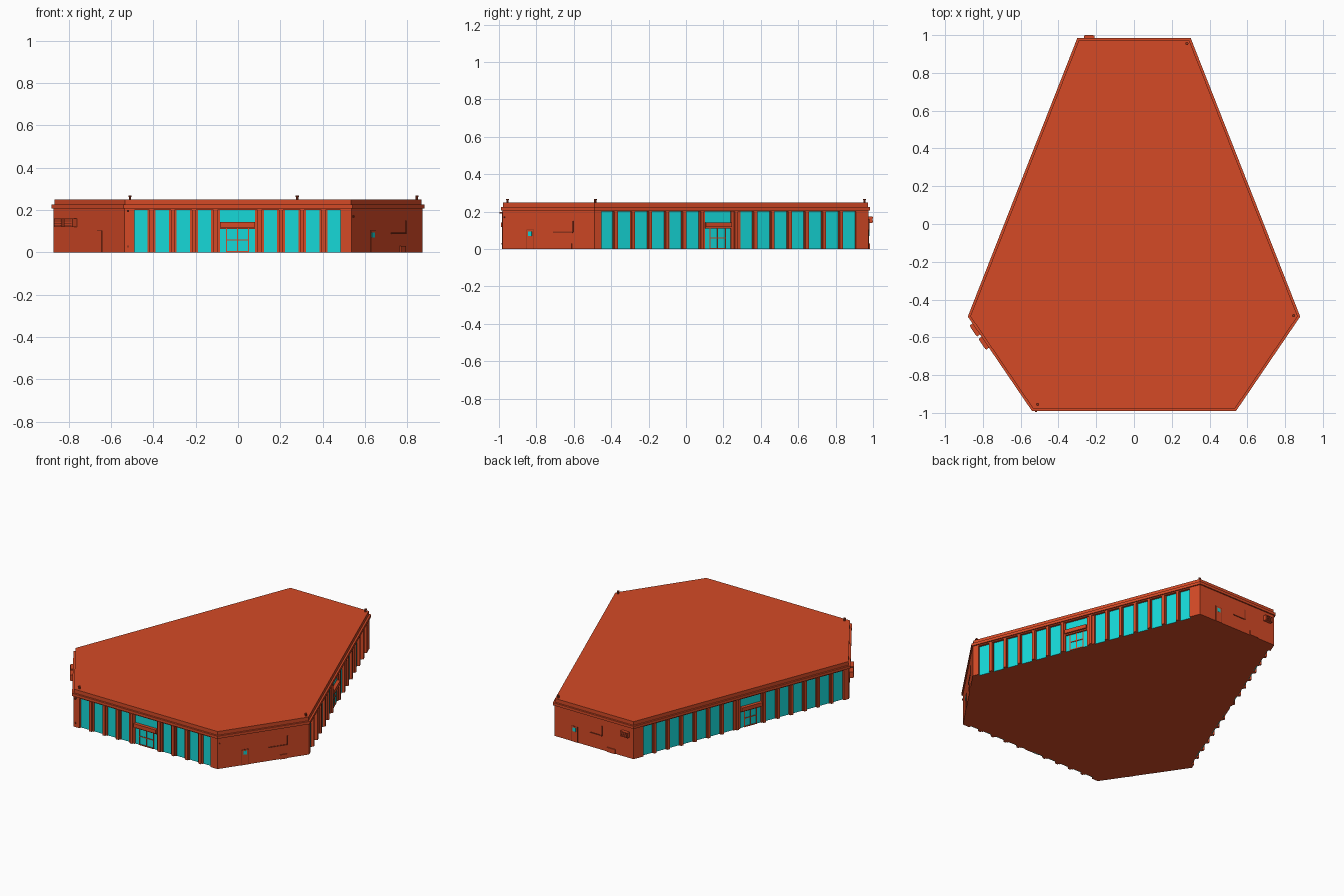
import bpy, bmesh
from mathutils import Vector

if "Cube" in bpy.data.objects:
    bpy.data.objects.remove(bpy.data.objects["Cube"], do_unlink=True)


def material(name, rgb):
    m = bpy.data.materials.new(name)
    m.use_nodes = True
    m.diffuse_color = (*rgb, 1)
    m.node_tree.nodes["Principled BSDF"].inputs["Base Color"].default_value = (*rgb, 1)
    return m


ORANGE = material("brick_orange", (0.66, 0.068, 0.019))
TEAL = material("window_teal", (0.008, 0.69, 0.69))
RUST = material("dark_rust", (0.30, 0.035, 0.012))

# Roof outline, counter-clockwise from the front right corner
OUT = [Vector(p) for p in ((-.54, -.99), (.54, -.99), (.88, -.49),
                           (.30, .985), (-.30, .985), (-.88, -.49))]
WALL, RECESS = 0.008, 0.026


def inset(depths):
    """Outline with every edge moved inward by its own depth."""
    lines = []
    for i, d in enumerate(depths):
        a, b = OUT[i], OUT[(i + 1) % 6]
        u = (b - a).normalized()
        lines.append((a + Vector((-u.y, u.x)) * d, u))
    pts = []
    for i in range(6):
        (p, u), (q, v) = lines[i - 1], lines[i]
        w = q - p
        pts.append(p + u * ((w.x * v.y - w.y * v.x) / (u.x * v.y - u.y * v.x)))
    return pts


class Part:
    """Collects prisms and finishes as one object."""
    def __init__(self, name, mat):
        self.name, self.mat, self.bm = name, mat, bmesh.new()

    def prism(self, pts, z0, z1):
        low = [self.bm.verts.new((p[0], p[1], z0)) for p in pts]
        high = [self.bm.verts.new((p[0], p[1], z1)) for p in pts]
        self.bm.faces.new(low[::-1])
        self.bm.faces.new(high)
        n = len(pts)
        for i in range(n):
            self.bm.faces.new((low[i], low[(i + 1) % n], high[(i + 1) % n], high[i]))

    def box(self, side, s0, s1, d0, d1, z0, z1):
        """Box along a side: s runs along it, d outward from the roof outline."""
        o, u, n = side
        self.prism([o + u * s + n * d for s, d in ((s0, d0), (s1, d0), (s1, d1), (s0, d1))], z0, z1)

    def done(self):
        bmesh.ops.recalc_face_normals(self.bm, faces=self.bm.faces)
        me = bpy.data.meshes.new(self.name)
        self.bm.to_mesh(me)
        self.bm.free()
        me.materials.append(self.mat)
        ob = bpy.data.objects.new(self.name, me)
        bpy.context.collection.objects.link(ob)


def side(i, j):
    a, b = OUT[i], OUT[j]
    u = (b - a).normalized()
    n = Vector((u.y, -u.x))
    return a, u, n if n.dot(a + b) > 0 else -n


# Main block, with glazed sides set back
core = inset([RECESS, WALL] * 3)
face = inset([WALL] * 6)
body = Part("main_walls", ORANGE)
body.prism(core, 0, 0.205)
body.done()

# Header, overhanging cornice and roof slab
for name, depth, z0, z1 in (("wall_header", WALL, 0.2, 0.207),
                            ("cornice", 0, 0.207, 0.225),
                            ("roof_slab", 0.012, 0.225, 0.25)):
    p = Part(name, ORANGE)
    p.prism(inset([depth] * 6), z0, z1)
    p.done()


def glazed_side(label, i, j, start, pitch, width, before, door, after_start, after):
    sd = side(i, j)
    length = (OUT[j] - OUT[i]).length
    bays = [(start + k * pitch, start + k * pitch + width) for k in range(before)]
    bays += [door]
    bays += [(after_start + k * pitch, after_start + k * pitch + width) for k in range(after)]
    glass = Part(label + "_glass", TEAL)
    piers = Part(label + "_piers", ORANGE)
    entry = Part(label + "_entrance", ORANGE)
    # Solid ends that wrap the corners
    o, u, n = sd
    for c, s in ((i, bays[0][0]), (j, bays[-1][1])):
        piers.prism([core[c], face[c], o + u * s - n * WALL, o + u * s - n * RECESS], 0, 0.2)
    # Stepped piers between the bays
    for (_, a), (b, _) in zip(bays, bays[1:]):
        mid = (a + b) / 2
        piers.box(sd, a, b, -RECESS - .002, -.016, 0, 0.2)
        piers.box(sd, mid - .009, mid + .009, -.017, -.006, 0, 0.2)
    for a, b in bays:
        if (a, b) != door:
            glass.box(sd, a, b, -RECESS - .002, -RECESS + .003, 0, 0.2)
    # Entrance: transom light, canopy and framed double doors
    a, b = door
    mid = (a + b) / 2
    glass.box(sd, a, b, -RECESS - .002, -RECESS + .003, 0.0, 0.2)
    entry.box(sd, a, b, -RECESS, -.001, 0.118, 0.143)
    entry.box(sd, a, b, -RECESS, -.012, 0.110, 0.118)
    for s in (a + .03, mid, b - .03):
        entry.box(sd, s - .002, s + .002, -RECESS, -.019, 0, 0.11)
    entry.box(sd, a + .03, b - .03, -RECESS, -.019, 0.056, 0.061)
    entry.box(sd, a + .03, b - .03, -RECESS, -.019, 0, 0.006)
    for p in (glass, piers, entry):
        p.done()


glazed_side("front", 0, 1, .05, .1, .063, 4, (.455, .62), .662, 4)
for label, i, j in (("left", 2, 3), ("right", 5, 4)):
    glazed_side(label, i, j, .043, .0985, .071, 6, (.642, .792), .845, 7)


def service_door(label, sd, s, w, h, window):
    frame = Part(label + "_door_frame", RUST)
    leaf = Part(label + "_door_leaf", ORANGE)
    frame.box(sd, s, s + w, -.01, -.007, 0, h)
    leaf.box(sd, s + .004, s + w - .004, -.01, -.006, 0, h - .004)
    frame.done()
    leaf.done()
    if window:
        pane = Part(label + "_door_window", TEAL)
        pane.box(sd, s + .012, s + w - .014, -.01, -.005, h * .66, h * .9)
        pane.done()


def pipework(label, sd, s0, s1, z, top, box0, box1):
    pipe = Part(label + "_pipe", RUST)
    pipe.box(sd, s0, s1, -.01, -.004, z - .003, z + .003)
    pipe.box(sd, s1 - .003, s1 + .003, -.01, -.004, z, top)
    pipe.done()
    box = Part(label + "_utility_box", ORANGE)
    box.box(sd, box0, box1, -.01, -.002, 0, 0.03)
    box.done()


def cooling_unit(label, sd, s0, s1, z0, z1, d):
    case = Part(label + "_cooling_unit", ORANGE)
    case.box(sd, s0, s1, -.01, d, z0, z1)
    case.done()
    grille = Part(label + "_cooling_grille", RUST)
    for k in range(4):
        z = z0 + (z1 - z0) * (.14 + .21 * k)
        grille.box(sd, s0 + .006, s1 - .006, d - .001, d + .002, z, z + .004)
    grille.done()


# Plain walls and their fittings
left_diag, right_diag, back = side(1, 2), side(0, 5), side(3, 4)
service_door("left", left_diag, .16, .05, .105, True)
pipework("left", left_diag, .335, .46, .09, .15, .41, .455)
service_door("right", right_diag, .19, .045, .105, False)
cooling_unit("right_first", right_diag, .405, .475, .12, .16, .018)
cooling_unit("right_second", right_diag, .49, .56, .12, .16, .018)
service_door("back", back, .13, .05, .105, True)
pipework("back", back, .27, .36, .095, .16, .40, .46)
cooling_unit("back", back, .51, .565, .14, .175, .013)

# Small wall lamps
lamps = Part("wall_lamps", RUST)
front = side(0, 1)
lamps.box(front, .016, .026, -.01, .006, .19, .199)
lamps.box(front, .016, .024, -.01, -.003, .024, .032)
lamps.box(left_diag, .012, .022, -.01, -.002, .165, .174)
lamps.done()

# Roof vents
for k, (x, y) in enumerate(((-.51, -.955), (.28, .955), (.845, -.485))):
    for r, h, z in ((.006, .014, .255), (.008, .006, .265)):
        bpy.ops.mesh.primitive_cylinder_add(vertices=10, radius=r, depth=h, location=(x, y, z))
        ob = bpy.context.object
        ob.name = f"roof_vent_{'cap' if r > .007 else 'pipe'}_{k + 1}"
        ob.data.materials.append(RUST)
